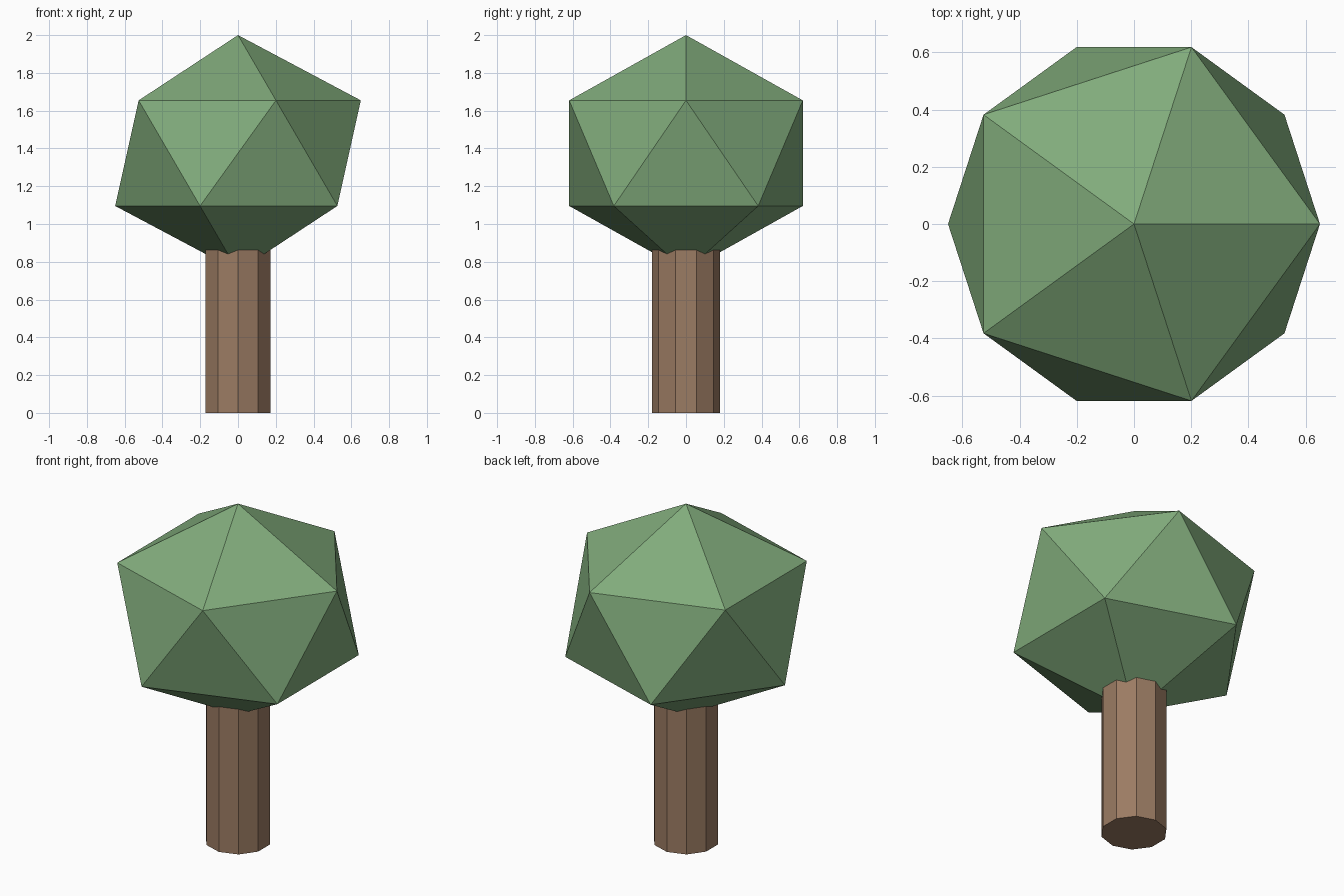
import bpy

if "Cube" in bpy.data.objects:
    bpy.data.objects.remove(bpy.data.objects["Cube"])


def finish(name, color):
    """Name the active object and give it a plain colour with flat faces."""
    obj = bpy.context.object
    obj.name = obj.data.name = name
    mat = bpy.data.materials.new(name + "_color")
    mat.diffuse_color = (*color, 1)
    mat.use_nodes = True
    mat.node_tree.nodes["Principled BSDF"].inputs["Base Color"].default_value = mat.diffuse_color
    obj.data.materials.append(mat)
    bpy.ops.object.shade_flat()
    return obj


# Trunk: straight ten-sided post whose top is buried in the crown
HEIGHT = 0.95
bpy.ops.mesh.primitive_cylinder_add(vertices=10, radius=0.18, depth=HEIGHT,
                                    location=(0, 0, HEIGHT / 2))
finish("trunk", (0.33, 0.20, 0.125))

# Crown: icosahedron, slightly wider than tall
bpy.ops.mesh.primitive_ico_sphere_add(subdivisions=1, radius=1,
                                      location=(0, 0, 1.375))
crown = finish("crown", (0.22, 0.41, 0.20))
crown.scale = (0.727, 0.727, 0.625)
bpy.ops.object.transform_apply(location=False, rotation=False, scale=True)
